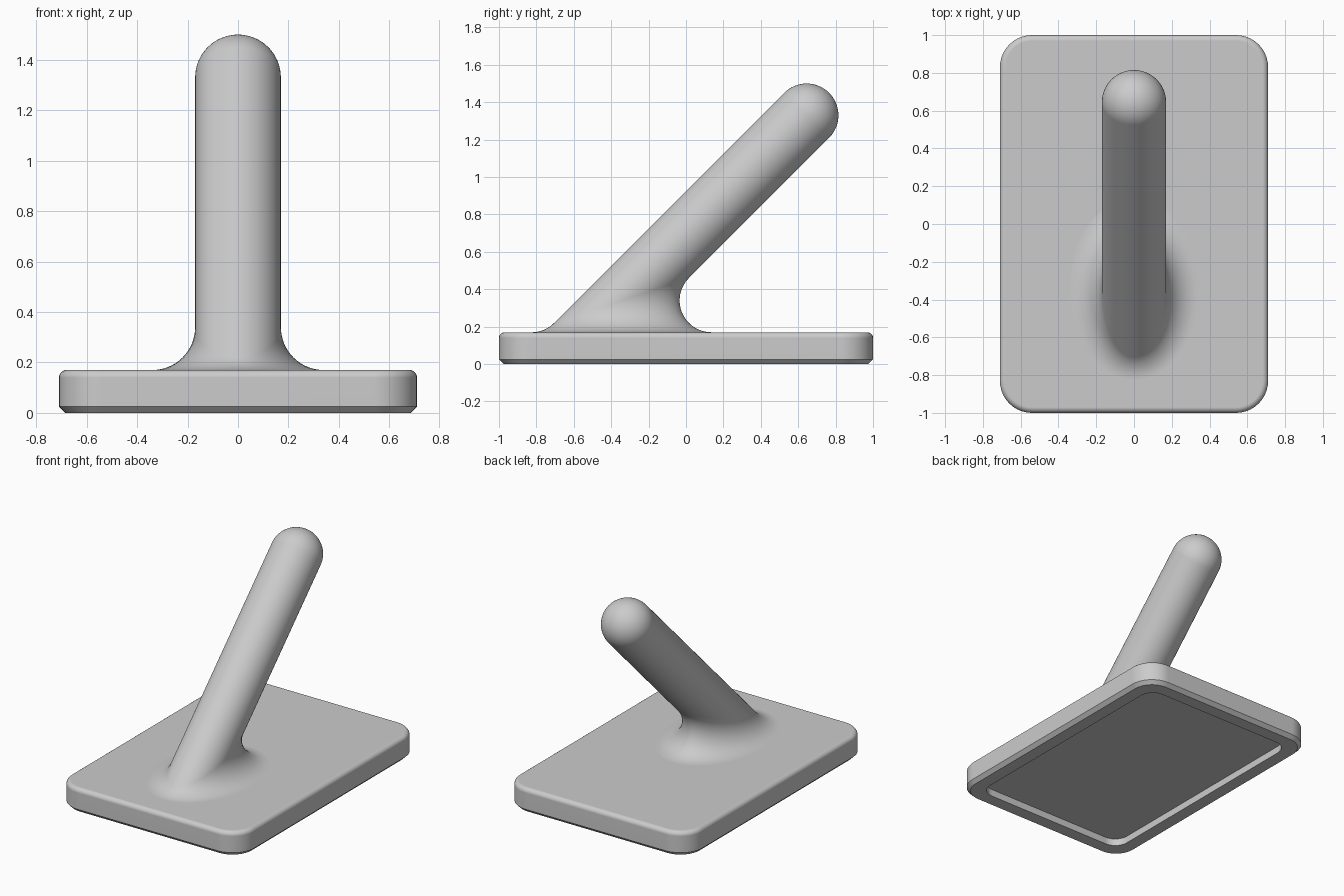
import bpy, bmesh
from math import pi, sin, cos, sqrt
from mathutils import Vector

if "Cube" in bpy.data.objects:
    bpy.data.objects.remove(bpy.data.objects["Cube"], do_unlink=True)

grey = bpy.data.materials.new("matte grey")
grey.use_nodes = True
COLOUR = (0.6, 0.6, 0.6, 1.0)
grey.diffuse_color = COLOUR
grey.node_tree.nodes["Principled BSDF"].inputs["Base Color"].default_value = COLOUR


def loft(name, rings):
    """Skin a stack of equal rings; a one-point ring becomes a tip, other ends are capped."""
    bm = bmesh.new()
    rows = [[bm.verts.new(p) for p in ring] for ring in rings]
    for a, b in zip(rows, rows[1:]):
        n = len(a)
        for i in range(n):
            j = (i + 1) % n
            if len(b) == 1:
                bm.faces.new((a[i], a[j], b[0]))
            else:
                bm.faces.new((a[i], a[j], b[j], b[i]))
    for row in (rows[0], rows[-1]):
        if len(row) > 2:
            bm.faces.new(row)
    bmesh.ops.recalc_face_normals(bm, faces=bm.faces)
    mesh = bpy.data.meshes.new(name)
    bm.to_mesh(mesh)
    bm.free()
    obj = bpy.data.objects.new(name, mesh)
    bpy.context.collection.objects.link(obj)
    mesh.materials.append(grey)
    bpy.ops.object.select_all(action='DESELECT')
    obj.select_set(True)
    bpy.context.view_layer.objects.active = obj
    bpy.ops.object.shade_smooth_by_angle(angle=pi / 6)
    mod = obj.modifiers.new("Weighted normals", 'WEIGHTED_NORMAL')
    mod.keep_sharp = True
    return obj


# Base plate: rounded rectangle with a soft top edge, chamfered foot and recessed underside
HALF_X, HALF_Y, TOP, CORNER = 0.71, 1.0, 0.17, 0.17


def outline(inset, z, radius, steps=10):
    cx, cy = HALF_X - inset - radius, HALF_Y - inset - radius
    points = []
    for quarter, (sx, sy) in enumerate(((1, 1), (-1, 1), (-1, -1), (1, -1))):
        for k in range(steps + 1):
            a = (quarter + k / steps) * pi / 2
            points.append((sx * cx + radius * cos(a), sy * cy + radius * sin(a), z))
    return points


FOOT, EDGE, RECESS = 0.025, 0.03, 0.115
plate = [outline(RECESS, 0.05, 0.1),
         outline(RECESS, 0.0, 0.1),
         outline(FOOT, 0.0, CORNER - FOOT),
         outline(0.0, FOOT, CORNER)]
for k in range(7):
    a = k / 6 * pi / 2
    inset = EDGE * (1 - cos(a))
    plate.append(outline(inset, TOP - EDGE + EDGE * sin(a), CORNER - inset))
loft("base_plate", plate)

# Slanted peg: rolling-ball fillet at the foot, straight shaft, hemispherical end
R, FILLET, SEG = 0.17, 0.17, 64
TIP = Vector((0, 0.645, 1.33))
AXIS = Vector((0, 1, 1)).normalized()
SIDE = Vector((0, 1, -1)).normalized()
DOWN = Vector((0, 0, -1))
radials = [Vector((cos(2 * pi * i / SEG), 0, 0)) + SIDE * sin(2 * pi * i / SEG)
           for i in range(SEG)]


def ball_centre(radial):
    p = TIP + radial * (R + FILLET)
    return p + AXIS * ((TOP + FILLET - p.z) / AXIS.z)


peg = [[ball_centre(r) + DOWN * (FILLET + 0.02) for r in radials]]
for k in range(17):
    peg.append([ball_centre(r) + DOWN.slerp(-r, k / 16) * FILLET for r in radials])
for k in range(16):
    a = k / 16 * pi / 2
    peg.append([TIP + r * R * cos(a) + AXIS * R * sin(a) for r in radials])
peg.append([TIP + AXIS * R])
loft("slanted_peg", peg)
